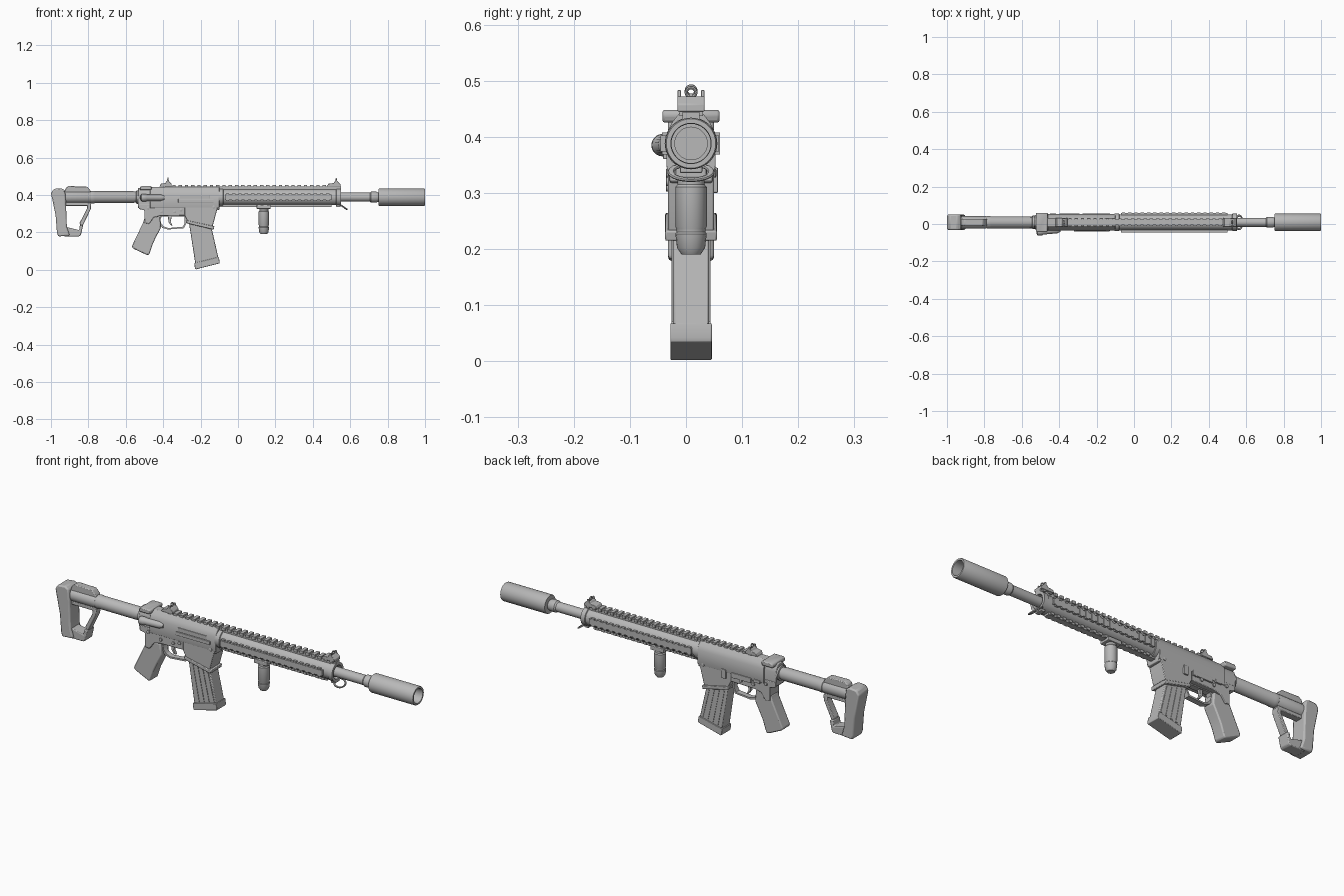
import bpy, bmesh, math
from mathutils import Matrix, Vector

if "Cube" in bpy.data.objects:
    bpy.data.objects.remove(bpy.data.objects["Cube"])

Y0, ZA = 0.009, 0.388          # symmetry plane and bore axis
grey = bpy.data.materials.new("mid grey")
grey.diffuse_color = (0.48, 0.48, 0.48, 1)
grey.use_nodes = True
grey.node_tree.nodes["Principled BSDF"].inputs["Base Color"].default_value = grey.diffuse_color


def finish(name, bm, bevel=0, smooth=True):
    bmesh.ops.recalc_face_normals(bm, faces=bm.faces)
    me = bpy.data.meshes.new(name)
    bm.to_mesh(me)
    bm.free()
    me.materials.append(grey)
    ob = bpy.data.objects.new(name, me)
    bpy.context.collection.objects.link(ob)
    bpy.ops.object.select_all(action='DESELECT')
    ob.select_set(True)
    bpy.context.view_layer.objects.active = ob
    if bevel:
        m = ob.modifiers.new("bevel", 'BEVEL')
        m.width, m.segments, m.limit_method = bevel, 2, 'ANGLE'
    if smooth:
        bpy.ops.object.shade_smooth_by_angle(angle=math.radians(32))
    return ob


def lathe(name, prof, n=32, matrix=None, closed=False):
    """Spin (distance, radius) pairs about +x, then place with matrix."""
    bm = bmesh.new()
    rings = [[bm.verts.new((d, r * math.cos(2 * math.pi * i / n), r * math.sin(2 * math.pi * i / n)))
              for i in range(n)] for d, r in prof]
    pairs = list(zip(rings, rings[1:])) + ([(rings[-1], rings[0])] if closed else [])
    for a, b in pairs:
        for i in range(n):
            j = (i + 1) % n
            bm.faces.new((a[i], a[j], b[j], b[i]))
    if not closed:
        bm.faces.new(rings[0])
        bm.faces.new(rings[-1])
    bm.transform(matrix or Matrix.Translation((0, Y0, ZA)))
    return finish(name, bm)


def prism(name, pts, half, bevel=0, y=Y0, hole=None):
    """Extrude an x-z outline sideways; optional hole has the same point count."""
    bm = bmesh.new()
    loops = [[[bm.verts.new((px, y + s * half, pz)) for px, pz in o] for s in (-1, 1)]
             for o in ([pts, hole] if hole else [pts])]
    n = len(pts)
    for a, b in loops:
        for i in range(n):
            bm.faces.new((a[i], a[(i + 1) % n], b[(i + 1) % n], b[i]))
    for s in (0, 1):
        if hole:
            for i in range(n):
                j = (i + 1) % n
                bm.faces.new((loops[0][s][i], loops[0][s][j], loops[1][s][j], loops[1][s][i]))
        else:
            bm.faces.new(loops[0][s])
    return finish(name, bm, bevel)


def boxes(name, items, bevel=0):
    """One object from (x0,x1,y0,y1,z0,z1) boxes, y relative to the middle plane."""
    bm = bmesh.new()
    for x0, x1, y0, y1, z0, z1 in items:
        m = Matrix.Translation(((x0 + x1) / 2, Y0 + (y0 + y1) / 2, (z0 + z1) / 2)) @ \
            Matrix.Diagonal((x1 - x0, y1 - y0, z1 - z0, 1))
        bmesh.ops.create_cube(bm, size=1, matrix=m)
    return finish(name, bm, bevel, False)


def section(name, pts, x0, x1, bevel=0):
    """Extrude a half (y,z) section, mirrored, along x."""
    full = pts + [(-y, z) for y, z in reversed(pts)]
    bm = bmesh.new()
    f = bm.faces.new([bm.verts.new((x0, Y0 + y, z)) for y, z in full])
    r = bmesh.ops.extrude_face_region(bm, geom=[f])
    bmesh.ops.translate(bm, vec=(x1 - x0, 0, 0), verts=[v for v in r['geom'] if isinstance(v, bmesh.types.BMVert)])
    return finish(name, bm, bevel)


def axis_to(p, d):
    return Matrix.Translation(p) @ Vector((1, 0, 0)).rotation_difference(Vector(d)).to_matrix().to_4x4()


def loop(name, p, ry, rx, t, tilt):
    """Thin ring, tilted about y."""
    m = Matrix.Translation(p) @ Matrix.Rotation(tilt, 4, 'Y') @ Matrix.Diagonal((1, ry / rx, 1, 1))
    prof = [(t * math.cos(k * math.pi / 4), rx + t * math.sin(k * math.pi / 4)) for k in range(8)]
    return lathe(name, prof, 20, m, True)


# Muzzle tube, barrel
lathe("muzzle_tube", [(.75, .026), (.752, .044), (.755, .046), (.996, .046), (1.0, .044), (1.0, .036),
                      (.985, .035), (.9, .035), (.9, .029), (.78, .029)], 36)
lathe("barrel", [(.5, .024), (.705, .024), (.712, .029), (.74, .029), (.752, .024)], 24)

# Handguard body with end rings
lathe("handguard", [(-.105, .047), (-.08, .047), (-.078, .043), (.525, .043), (.527, .047), (.55, .047),
                    (.55, .034), (.53, .032)], 24)

# Rails: base strip plus teeth on top, sides and bottom
top = [(-.39, .55, -.015, .015, .425, .444)]
top += [(-.385 + k * .0335, -.367 + k * .0335, -.021, .021, .437, .452) for k in range(28)]
boxes("top_rail", top)
low = [(-.1, .5, -.014, .014, .336, .35)]
side = [(-.07, .5, s * .046 - .008, s * .046 + .004, ZA - .014, ZA + .014) for s in (-1, 1)]
for k in range(17):
    x = -.065 + k * .0335
    low.append((x, x + .018, -.02, .02, .338, .35))
    side += [(x, x + .018, s * .046 - .006, s * .046 + .006, ZA - .02, ZA + .02) for s in (-1, 1)]
boxes("bottom_rail", low)
boxes("side_rails", side)

# Upper and lower receiver
section("upper_receiver", [(.041, .33), (.044, .35), (.044, .405), (.034, .425), (.02, .443)], -.47, -.1, .002)
section("receiver_rear", [(.034, .33), (.036, .4), (.028, .425), (.015, .438)], -.535, -.465, .003)
prism("lower_receiver", [(-.53, .35), (-.53, .325), (-.5, .318), (-.5, .25), (-.475, .245), (-.45, .28), (-.415, .288),
                         (-.28, .29), (-.1, .32), (-.1, .35)], .038, .003)
prism("magazine_well", [(-.285, .35), (-.285, .29), (-.268, .255), (-.137, .227), (-.108, .335), (-.108, .35)], .041, .003)
prism("well_flange", [(-.278, .265), (-.274, .248), (-.13, .214), (-.126, .232)], .046, .003)

# Receiver details: port cover, left plate, pins, bolt release
boxes("port_cover", [(-.32, -.13, -.05, -.04, .36, .378), (-.31, -.15, -.047, -.04, .38, .4)], .002)
boxes("left_plates", [(-.4, -.29, .036, .046, .315, .34), (-.26, -.235, .036, .048, .3, .345),
                      (-.45, -.415, .036, .046, .325, .34)], .002)
for i, (x, z) in enumerate([(-.48, .33), (-.41, .31), (-.34, .31), (-.13, .335), (-.305, .32)]):
    lathe(f"pin_{i}", [(-.045, .006), (-.044, .008), (.044, .008), (.045, .006)], 12, axis_to((x, Y0, z), (0, 1, 0)))

# Charging handle, forward plunger
prism("charging_handle", [(-.525, .425), (-.525, .442), (-.515, .448), (-.465, .448), (-.46, .44), (-.465, .425)], .051, .006)
lathe("side_plunger", [(0, .01), (.005, .018), (.012, .02), (.03, .02), (.036, .017), (.11, .017), (.13, .01)], 20,
      axis_to((-.522, -.043, .385), (.13, .012, 0)))

# Trigger and guard
prism("trigger_guard", [(-.425, .25), (-.405, .224), (-.375, .215), (-.29, .222), (-.275, .25), (-.275, .29),
                        (-.415, .29), (-.43, .27)], .014, 0, Y0,
      [(-.412, .25), (-.398, .232), (-.372, .223), (-.295, .23), (-.285, .25), (-.285, .284), (-.408, .284), (-.415, .27)])
prism("trigger", [(-.375, .295), (-.372, .255), (-.36, .238), (-.35, .236), (-.36, .258), (-.352, .295)], .008, .002)

# Pistol grip
prism("pistol_grip", [(-.5, .275), (-.508, .25), (-.568, .125), (-.56, .113), (-.485, .078), (-.474, .082), (-.455, .14),
                      (-.438, .175), (-.412, .225), (-.418, .285)], .032, .009)

# Magazine, ribs and base
prism("magazine", [(-.265, .27), (-.228, .03), (-.104, .06), (-.145, .24)], .032, .004)
prism("magazine_base", [(-.234, .036), (-.23, .005), (-.225, .002), (-.1, .034), (-.098, .042), (-.103, .068)], .037, .002)
for i in range(4):
    a = .16 + i * .225
    xt, xb = -.265 + a * .125, -.229 + a * .124
    zt, zb = .24 - a * .03, .045 + a * .03
    prism(f"magazine_rib_{i}", [(xt, zt), (xb, zb), (xb + .01, zb), (xt + .01, zt)], .0345)

# Vertical foregrip
lathe("foregrip", [(0, .017), (.012, .025), (.037, .028), (.04, .026), (.046, .026), (.05, .028), (.12, .028), (.125, .024),
                   (.155, .024)], 16, axis_to((.138, Y0, .19), (0, 0, 1)))
boxes("foregrip_mount", [(.1, .175, -.028, .028, .325, .346)], .004)

# Sling loop under the handguard
loop("sling_loop", (.562, Y0, .337), .036, .024, .004, math.radians(125))
boxes("loop_mount", [(.525, .548, -.02, .02, .335, .352)], .003)

# Sights: base, ears, post or ring
for n, x0, x1, xs in (("rear", -.42, -.355, -.375), ("front", .475, .548, .525)):
    prism(n + "_sight_base", [(x0, .445), (x0 + .008, .46), (xs - .014, .463), (xs - .008, .472), (xs + .008, .472),
                              (x1, .458), (x1, .445)], .024, .002)
    for s in (-1, 1):
        prism(f"{n}_sight_ear", [(xs - .008, .465), (xs - .004, .483), (xs + .004, .483), (xs + .008, .465)],
              .003, .001, Y0 + s * .021)
    boxes(n + "_sight_post", [(xs - .003, xs + .003, -.003, .003, .465, .477)])
loop("rear_sight_ring", (-.375, Y0, .482), .0085, .0085, .003, 0)
loop("front_sight_ring", (.525, Y0, .479), .0085, .0085, .003, 0)

# Buffer tube
lathe("buffer_tube", [(-.97, .028), (-.79, .028), (-.785, .033), (-.77, .034), (-.765, .032), (-.56, .032), (-.553, .029),
                      (-.545, .029), (-.543, .036), (-.525, .036)], 28)

# Stock: sleeve, butt, lower bar, strut, top cover
lathe("stock_sleeve", [(-.98, .033), (-.79, .033), (-.782, .029)], 20)
prism("stock_butt", [(-1.0, .41), (-.985, .432), (-.945, .436), (-.925, .425), (-.92, .36), (-.915, .23), (-.905, .2),
                     (-.9, .182), (-.962, .178), (-.968, .2), (-.975, .29)], .041, .007)
prism("stock_rib", [(-.94, .36), (-.79, .36), (-.785, .35), (-.8, .342), (-.94, .342)], .018, .003)
prism("stock_strut", [(-.805, .355), (-.785, .35), (-.787, .325), (-.83, .235), (-.842, .235), (-.847, .25), (-.808, .325)],
      .018, .003)
prism("stock_foot", [(-.93, .232), (-.85, .212), (-.845, .24), (-.828, .238), (-.84, .185), (-.85, .178), (-.93, .178)],
      .03, .004)
prism("stock_top_cover", [(-.93, .41), (-.92, .438), (-.905, .447), (-.81, .445), (-.79, .425), (-.785, .41)], .019, .004)
